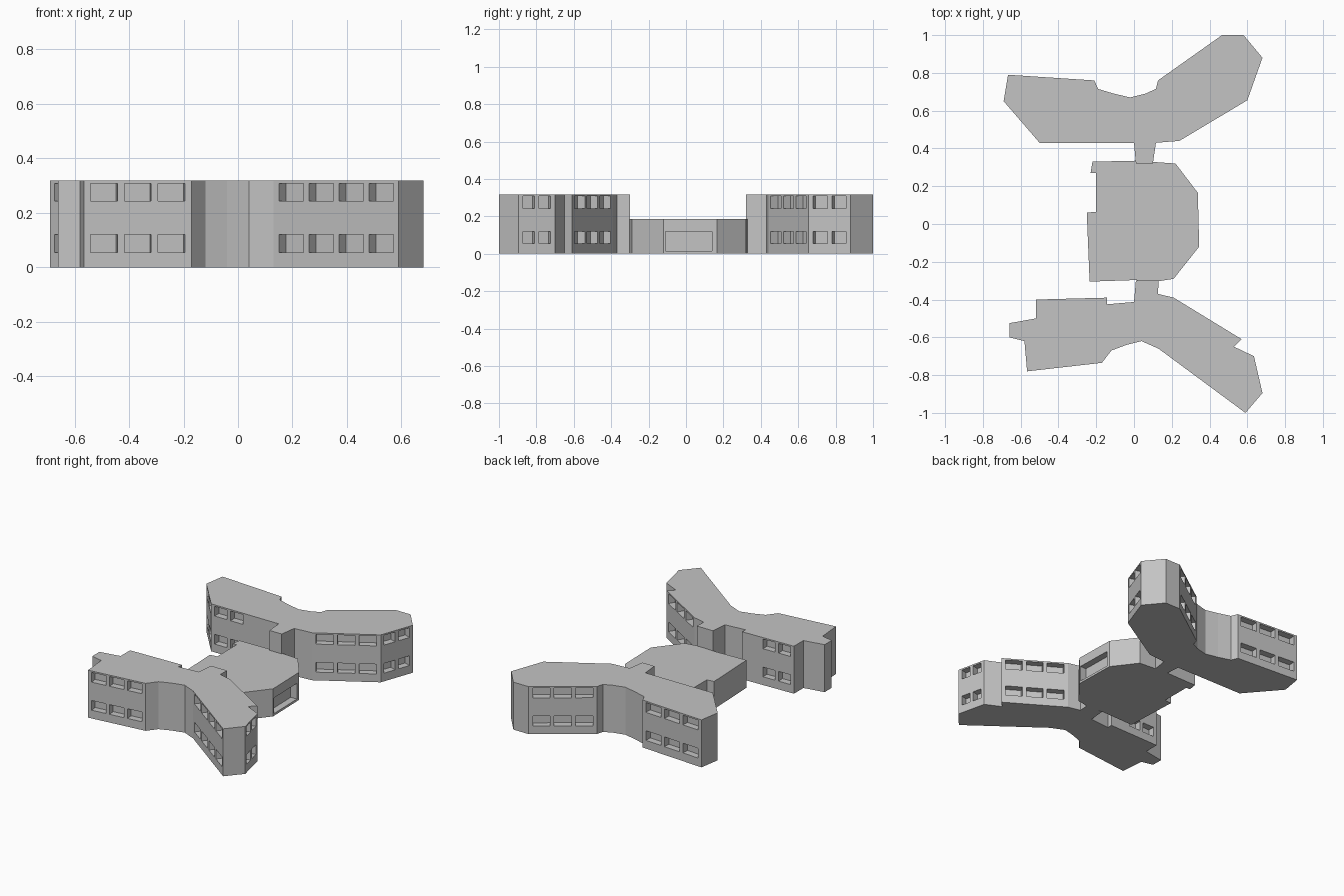
import bpy, bmesh
from mathutils import Vector

cube = bpy.data.objects.get("Cube")
if cube:
    bpy.data.objects.remove(cube, do_unlink=True)

grey = bpy.data.materials.new("plain_grey")
grey.use_nodes = True
grey.diffuse_color = (0.55, 0.55, 0.55, 1)
grey.node_tree.nodes["Principled BSDF"].inputs["Base Color"].default_value = grey.diffuse_color

WING_H, HALL_H = 0.318, 0.185
DEPTH = 0.045
FLOORS = [(0.055, 0.12), (0.243, 0.308)]


def prism(bm, outline, z0, z1):
    """Extrude a closed footprint from z0 to z1."""
    face = bm.faces.new([bm.verts.new((x, y, z0)) for x, y in outline])
    top = bmesh.ops.extrude_face_region(bm, geom=[face])["geom"]
    bmesh.ops.translate(bm, vec=(0, 0, z1 - z0),
                        verts=[v for v in top if isinstance(v, bmesh.types.BMVert)])
    bmesh.ops.recalc_face_normals(bm, faces=bm.faces)


def make_object(name, bm):
    mesh = bpy.data.meshes.new(name)
    bm.to_mesh(mesh)
    bm.free()
    mesh.materials.append(grey)
    obj = bpy.data.objects.new(name, mesh)
    bpy.context.collection.objects.link(obj)
    return obj


def window_row(bm, start, end, count, floors, margin=0.025, gap=0.025):
    """Cutter boxes along a wall; the interior lies left of start -> end."""
    a, b = Vector(start), Vector(end)
    along = (b - a).normalized()
    inward = Vector((-along.y, along.x))
    width = ((b - a).length - 2 * margin - (count - 1) * gap) / count
    for i in range(count):
        p = a + along * (margin + i * (width + gap))
        q = p + along * width
        out, back = -inward * 0.02, inward * DEPTH
        for z0, z1 in floors:
            prism(bm, [p + out, q + out, q + back, p + back], z0, z1)


def building(name, outline, height, rows, floors):
    """Solid block with recessed window openings."""
    bm = bmesh.new()
    prism(bm, outline, 0, height)
    body = make_object(name, bm)
    bm = bmesh.new()
    for start, end, count in rows:
        window_row(bm, start, end, count, floors)
    cutter = make_object(name + "_cutter", bm)
    cutter.hide_render = True
    mod = body.modifiers.new("windows", "BOOLEAN")
    mod.operation, mod.solver, mod.object = "DIFFERENCE", "EXACT", cutter
    # Bake the openings and discard the cutter
    bpy.context.view_layer.update()
    graph = bpy.context.evaluated_depsgraph_get()
    baked = bpy.data.meshes.new_from_object(body.evaluated_get(graph))
    body.modifiers.clear()
    body.data = baked
    bpy.data.objects.remove(cutter, do_unlink=True)
    return body


# Rear wing, with its link to the hall
building("rear_wing", [
    (-0.69, 0.65), (-0.5, 0.43), (0, 0.43), (0.01, 0.32), (0.1, 0.32),
    (0.116, 0.43), (0.24, 0.44), (0.6, 0.655), (0.68, 0.88), (0.58, 1),
    (0.466, 1), (0.127, 0.76), (0.116, 0.715), (0.06, 0.69), (-0.02, 0.67),
    (-0.106, 0.69), (-0.19, 0.715), (-0.21, 0.76), (-0.667, 0.79)],
    WING_H, [
        ((-0.69, 0.65), (-0.5, 0.43), 2),
        ((-0.5, 0.43), (-0.24, 0.43), 2),
        ((0.24, 0.44), (0.6, 0.655), 3),
        ((0.6, 0.655), (0.68, 0.88), 2),
        ((0.466, 1), (0.127, 0.76), 3),
        ((-0.21, 0.76), (-0.667, 0.79), 3)], FLOORS)

# Front wing, with its link to the hall
building("front_wing", [
    (-0.566, -0.78), (-0.17, -0.735), (-0.12, -0.67), (-0.04, -0.64),
    (0.04, -0.62), (0.13, -0.66), (0.59, -1), (0.68, -0.895), (0.635, -0.7),
    (0.53, -0.65), (0.57, -0.61), (0.21, -0.39), (0.127, -0.37), (0.13, -0.3),
    (0.01, -0.3), (0, -0.413), (-0.143, -0.425), (-0.143, -0.39),
    (-0.52, -0.4), (-0.52, -0.5), (-0.66, -0.525), (-0.66, -0.6), (-0.58, -0.62)],
    WING_H, [
        ((-0.566, -0.78), (-0.17, -0.735), 3),
        ((0.13, -0.66), (0.59, -1), 4),
        ((0.68, -0.895), (0.635, -0.7), 2),
        ((0.57, -0.61), (0.21, -0.39), 3),
        ((-0.27, -0.393), (-0.52, -0.4), 2)], FLOORS)

# Low central hall with one wide opening
building("central_hall", [
    (-0.235, -0.305), (0, -0.297), (0.13, -0.303), (0.21, -0.29), (0.345, -0.12),
    (0.338, 0.165), (0.22, 0.32), (0.01, 0.335), (-0.22, 0.33), (-0.23, 0.27),
    (-0.2, 0.27), (-0.2, 0.065), (-0.25, 0.06)],
    HALL_H, [((0.345, -0.135), (0.338, 0.165), 1)], [(0.015, 0.12)])
